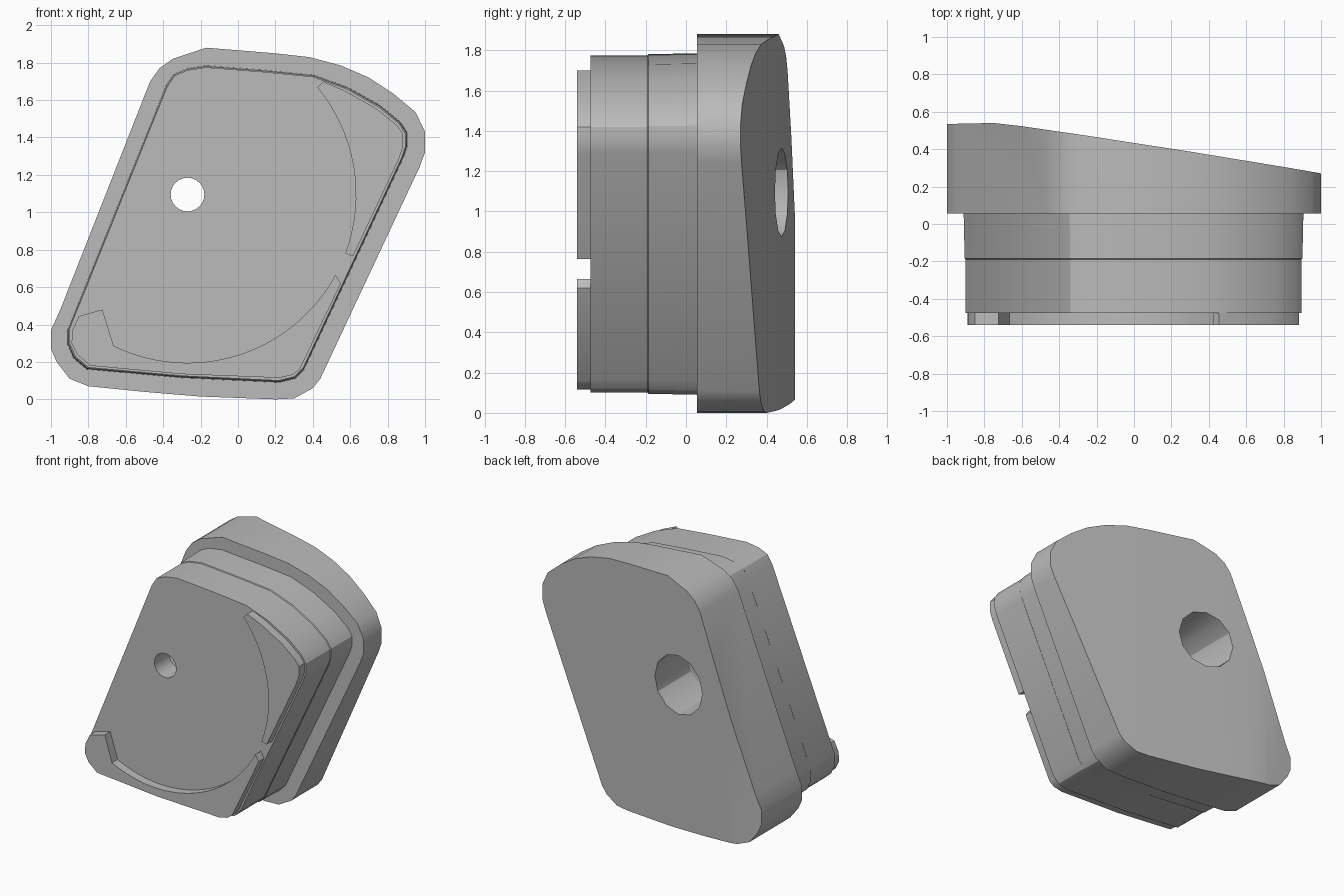
import bpy, math
from mathutils import Matrix

cube = bpy.data.objects.get("Cube")
if cube:
    bpy.data.objects.remove(cube, do_unlink=True)

grey = bpy.data.materials.new("plain_grey")
grey.use_nodes = True
grey.diffuse_color = (0.5, 0.5, 0.5, 1)
grey.node_tree.nodes["Principled BSDF"].inputs["Base Color"].default_value = (0.5, 0.5, 0.5, 1)

HOLE = (-0.27, 1.095)   # screw axis (x, z), also the centre of the rim arcs


def loft(name, rings):
    """Closed solid through equal-length rings of 3D points."""
    n = len(rings[0])
    verts = [p for r in rings for p in r]
    faces = [list(range(n)), [len(verts) - 1 - i for i in range(n)]]
    for k in range(len(rings) - 1):
        for i in range(n):
            j = (i + 1) % n
            faces.append([k * n + i, k * n + n + i, k * n + n + j, k * n + j])
    mesh = bpy.data.meshes.new(name)
    mesh.from_pydata(verts, [], faces)
    mesh.materials.append(grey)
    obj = bpy.data.objects.new(name, mesh)
    bpy.context.collection.objects.link(obj)
    bpy.context.view_layer.objects.active = obj
    bpy.ops.object.select_all(action='DESELECT')
    obj.select_set(True)
    bpy.ops.object.mode_set(mode='EDIT')
    bpy.ops.mesh.select_all(action='SELECT')
    bpy.ops.mesh.normals_make_consistent(inside=False)
    bpy.ops.object.mode_set(mode='OBJECT')
    return obj


def ring(outline, y, grow=0.0):
    """Outline in x and z placed at depth y, scaled a little about its middle."""
    s = 1 + grow
    return [(x * s, y, 0.94 + (z - 0.94) * s) for x, z in outline]


def cut(obj, cutter, operation):
    mod = obj.modifiers.new("cut", 'BOOLEAN')
    mod.operation, mod.object, mod.solver = operation, cutter, 'EXACT'
    bpy.context.view_layer.objects.active = obj
    bpy.ops.object.modifier_apply(modifier=mod.name)
    bpy.data.objects.remove(cutter, do_unlink=True)


def arc(start, end, steps, radius=0.9):
    angles = [math.radians(start + (end - start) * i / steps) for i in range(steps + 1)]
    return [(HOLE[0] + radius * math.cos(a), HOLE[1] + radius * math.sin(a)) for a in angles]


def drill(obj):
    """Narrow screw hole at the front with a wide counterbore from the back."""
    for radius, y0, y1, sides in ((0.09, -0.8, 0.2, 24), (0.22, -0.3, 0.9, 12)):
        circle = arc(0, 360, sides, radius)[:-1]
        cut(obj, loft("hole_cutter", [ring(circle, y0), ring(circle, y1)]), 'DIFFERENCE')


# Wide flange, its back trimmed by a sloping profile
flange_outline = [(-0.17, 1.88), (0.2, 1.85), (0.38, 1.83), (0.55, 1.785), (0.7, 1.72),
                  (0.83, 1.635), (0.95, 1.535), (1.0, 1.43), (1.0, 1.32), (0.97, 1.24),
                  (0.44, 0.11), (0.4, 0.06), (0.3, 0.005), (0.2, 0), (-0.2, 0.015),
                  (-0.5, 0.04), (-0.8, 0.07), (-0.9, 0.11), (-0.97, 0.2), (-1, 0.27),
                  (-1, 0.37), (-0.95, 0.48), (-0.47, 1.7), (-0.42, 1.77), (-0.35, 1.82)]
flange = loft("flange", [ring(flange_outline, 0.055), ring(flange_outline, 0.8)])
slope = [(-1.2, -0.5), (-1.2, 0.53), (-0.9, 0.537), (-0.75, 0.54), (-0.6, 0.523), (-0.27, 0.475),
         (0.3, 0.387), (0.83, 0.3), (1.2, 0.236), (1.2, -0.5)]
cut(flange, loft("slope_cutter", [[(x, y, z) for x, y in slope] for z in (-0.5, 2.5)]), 'INTERSECT')
drill(flange)

# Narrower body, flaring slightly towards the flange
body_outline = [(-0.17, 1.775), (0.15, 1.75), (0.4, 1.725), (0.58, 1.66), (0.75, 1.565),
                (0.86, 1.475), (0.895, 1.42), (0.895, 1.35), (0.875, 1.29), (0.35, 0.17),
                (0.3, 0.12), (0.22, 0.1), (-0.3, 0.125), (-0.8, 0.17), (-0.87, 0.23),
                (-0.9, 0.3), (-0.9, 0.38), (-0.38, 1.67), (-0.34, 1.73), (-0.27, 1.76)]
body = loft("body", [ring(body_outline, -0.475), ring(body_outline, -0.19),
                     ring(body_outline, -0.185, 0.006), ring(body_outline, 0.058, 0.012)])
drill(body)

# Two raised rims hugging the body edge, hollowed by one common circle
upper_rim = [(0.455, 1.7), (0.57, 1.65), (0.74, 1.555), (0.85, 1.465), (0.882, 1.42),
             (0.882, 1.35), (0.86, 1.285), (0.615, 0.765)] + arc(-20.5, 39.5, 16)
lower_rim = [(0.55, 0.62), (0.33, 0.16), (0.29, 0.13), (0.22, 0.115), (-0.3, 0.135),
             (-0.79, 0.18), (-0.86, 0.24), (-0.89, 0.3), (-0.885, 0.37), (-0.85, 0.445),
             (-0.725, 0.48)] + arc(-116, -28.5, 24)
rims = [loft(name, [ring(shape, -0.54), ring(shape, -0.47)])
        for name, shape in (("upper_rim", upper_rim), ("lower_rim", lower_rim))]

for obj in [flange, body] + rims:
    bpy.ops.object.select_all(action='DESELECT')
    obj.select_set(True)
    bpy.context.view_layer.objects.active = obj
    bpy.ops.object.shade_smooth_by_angle(angle=math.radians(30))
